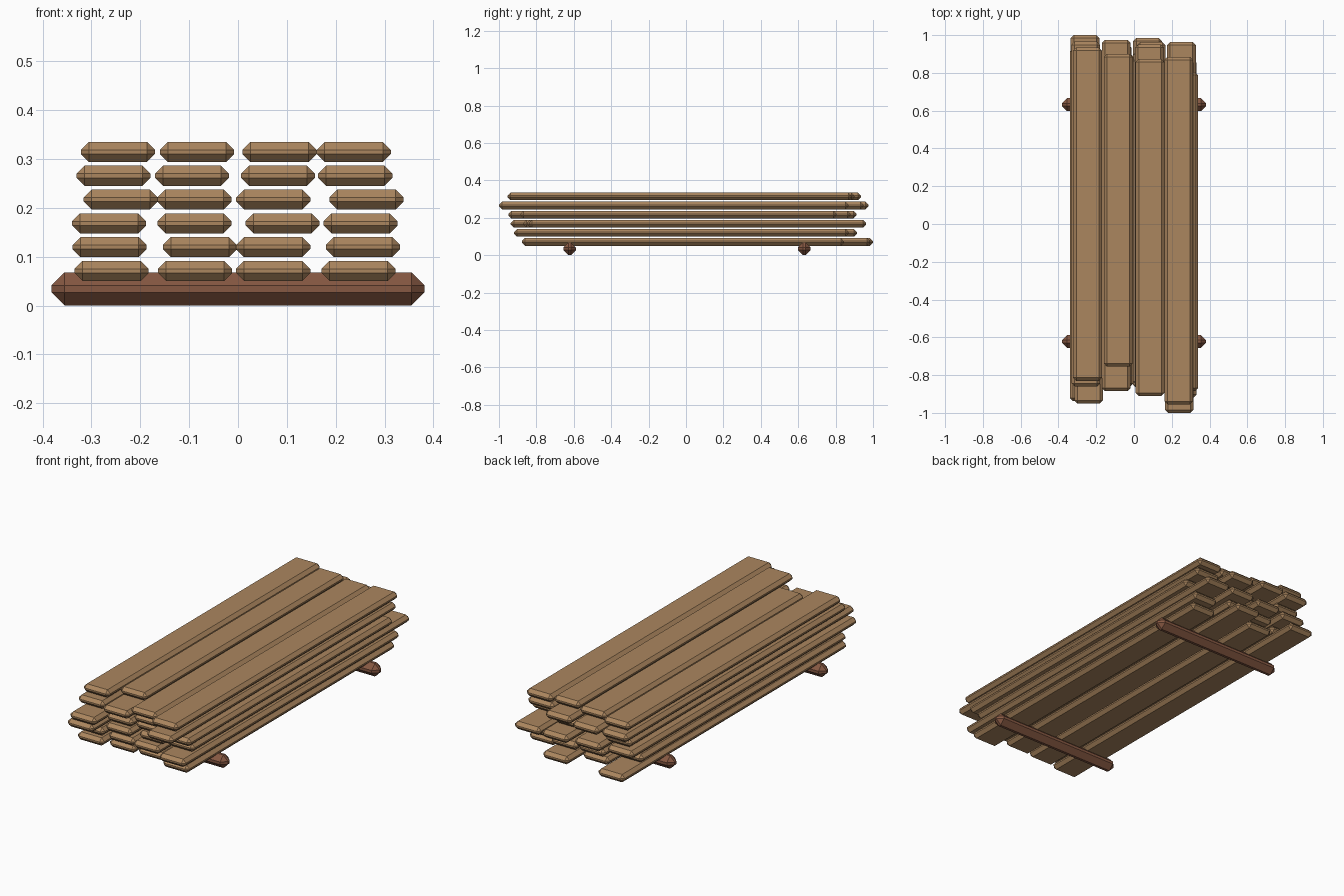
import bpy
import bmesh
from mathutils import Vector

# Remove the default cube only
default_cube = bpy.data.objects.get("Cube")
if default_cube:
    bpy.data.objects.remove(default_cube, do_unlink=True)


def make_material(name, colour):
    material = bpy.data.materials.new(name)
    material.use_nodes = True
    material.diffuse_color = (*colour, 1)
    shader = next(n for n in material.node_tree.nodes if n.type == "BSDF_PRINCIPLED")
    shader.inputs["Base Color"].default_value = (*colour, 1)
    return material


def chamfered_block(name, centre, size, chamfer, material):
    """Box with every edge cut by one flat chamfer."""
    bm = bmesh.new()
    bmesh.ops.create_cube(bm, size=1)
    bmesh.ops.scale(bm, vec=Vector(size), verts=bm.verts)
    bmesh.ops.bevel(bm, geom=bm.edges[:], offset=chamfer, offset_type="OFFSET",
                    segments=1, profile=0.5, affect="EDGES")
    mesh = bpy.data.meshes.new(name)
    bm.to_mesh(mesh)
    bm.free()
    mesh.materials.append(material)
    block = bpy.data.objects.new(name, mesh)
    block.location = centre
    bpy.context.collection.objects.link(block)
    return block


plank_wood = make_material("light brown wood", (0.41, 0.24, 0.114))
beam_wood = make_material("dark red brown wood", (0.24, 0.098, 0.055))

# Two cross beams carrying the stack
BEAM_WIDTH, BEAM_LENGTH = 0.068, 0.764
for name, y in (("front_beam", -0.622), ("back_beam", 0.632)):
    chamfered_block(name, (0, y, BEAM_WIDTH / 2),
                    (BEAM_LENGTH, BEAM_WIDTH, BEAM_WIDTH), 0.027, beam_wood)

# Loose planks, bottom layer first: (centre x, front end, back end)
layers = [
    [(-.259, -.86, 1), (-.088, -.84, .88), (.072, -.83, .985), (.247, -.878, .845)],
    [(-.263, -.85, .85), (-.078, -.86, .9), (.072, -.87, .914), (.256, -.92, .87)],
    [(-.264, -.937, .93), (-.089, -.87, .95), (.091, -.85, .963), (.251, -.84, .963)],
    [(-.24, -.95, .911), (-.089, -.86, .85), (.072, -.85, .88), (.263, -.885, .805)],
    [(-.255, -.86, .965), (-.094, -.885, .975), (.082, -.88, .95), (.24, -1, .868)],
    [(-.246, -.83, .935), (-.084, -.755, .9), (.085, -.91, .873), (.237, -.955, .885)],
]
PLANK_WIDTH, PLANK_HEIGHT = 0.152, 0.041
FIRST_LAYER, LAYER_STEP = 0.071, 0.0487
for level, row in enumerate(layers):
    z = FIRST_LAYER + LAYER_STEP * level
    for column, (x, front, back) in enumerate(row):
        chamfered_block(f"plank_layer{level + 1}_column{column + 1}",
                        (x, (front + back) / 2, z),
                        (PLANK_WIDTH, back - front, PLANK_HEIGHT),
                        PLANK_HEIGHT * 0.4, plank_wood)
